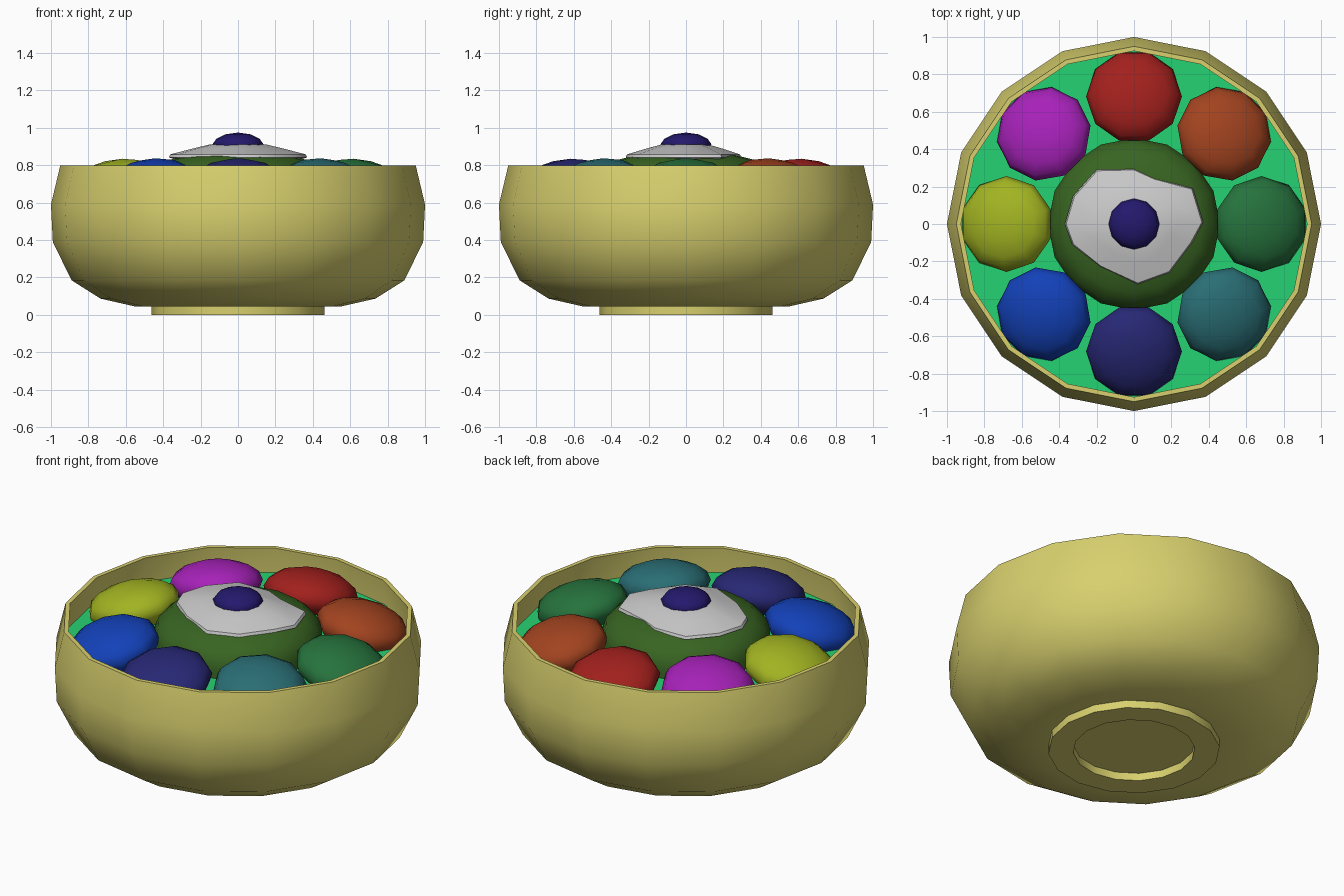
import bpy, bmesh
from math import sin, cos, pi, radians
from mathutils import Matrix

if "Cube" in bpy.data.objects:
    bpy.data.objects.remove(bpy.data.objects["Cube"])


def lin(c):
    c /= 255
    return c / 12.92 if c <= 0.04045 else ((c + 0.055) / 1.055) ** 2.4


def paint(obj, rgb):
    mat = bpy.data.materials.new(obj.name + "_colour")
    mat.diffuse_color = (*[min(1, lin(c) / 0.75) for c in rgb], 1)
    mat.use_nodes = True
    mat.node_tree.nodes["Principled BSDF"].inputs["Base Color"].default_value = mat.diffuse_color
    obj.data.materials.append(mat)


def skin(name, rings, rgb=None, angle=40):
    """Join successive rings of points (a one-point ring is a pole)."""
    bm = bmesh.new()
    loops = [[bm.verts.new(p) for p in ring] for ring in rings]
    for a, b in zip(loops, loops[1:]):
        n = max(len(a), len(b))
        for i in range(n):
            j = (i + 1) % n
            quad = [a[i % len(a)], a[j % len(a)], b[j % len(b)], b[i % len(b)]]
            bm.faces.new(list(dict.fromkeys(quad)))
    bmesh.ops.recalc_face_normals(bm, faces=bm.faces)
    mesh = bpy.data.meshes.new(name)
    bm.to_mesh(mesh)
    bm.free()
    obj = bpy.data.objects.new(name, mesh)
    bpy.context.collection.objects.link(obj)
    if rgb:
        paint(obj, rgb)
    bpy.ops.object.select_all(action='DESELECT')
    obj.select_set(True)
    bpy.context.view_layer.objects.active = obj
    bpy.ops.object.shade_smooth_by_angle(angle=radians(angle))
    return obj


def lathe(name, profile, sides, rgb=None, phase=0.0, angle=40):
    rings = []
    for r, z in profile:
        if r == 0:
            rings.append([(0, 0, z)])
        else:
            rings.append([(r * cos(phase + 2 * pi * i / sides),
                           r * sin(phase + 2 * pi * i / sides), z)
                          for i in range(sides)])
    return skin(name, rings, rgb, angle)


# Bowl with foot ring, outer wall, rim and inner wall
lathe("bowl", [(0, .045), (.328, .045), (.328, 0), (.462, 0), (.462, .045),
               (.55, .045), (.735, .087), (.89, .185), (.99, .39), (1, .59),
               (.95, .80), (.925, .80), (.945, .59), (.925, .39), (.83, .22),
               (.68, .13), (.5, .09), (0, .09)], 16, (190, 183, 96))

# Broth surface
lathe("broth", [(.938, .65), (0, .65)], 16, (32, 185, 100))

# Mound of greens in the middle
lathe("greens", [(.455, .62), (.46, .71), (.435, .775), (.37, .828),
                 (.25, .858), (0, .875)], 16, (48, 87, 28), angle=60)

# Ring of eight flattened portions, leaning outward
portions = [("green", (32, 100, 52)), ("orange", (142, 58, 26)),
            ("red", (142, 27, 24)), ("purple", (146, 28, 162)),
            ("yellow", (142, 158, 28)), ("blue", (15, 56, 162)),
            ("navy", (33, 33, 102)), ("teal", (35, 96, 102))]
dome = [(0 if k in (0, 8) else .256 * sin(pi * k / 8), -.122 * cos(pi * k / 8))
        for k in range(9)]
for i, (label, rgb) in enumerate(portions):
    ball = lathe(label + "_portion", dome, 10, rgb, phase=pi / 2, angle=60)
    ball.matrix_world = (Matrix.Rotation(i * pi / 4, 4, 'Z')
                         @ Matrix.Translation((.682, 0, .703))
                         @ Matrix.Rotation(radians(14), 4, 'Y'))

# Irregular egg white
outline = [(.37, .01), (.315, .19), (.11, .245), (0, .295), (-.2, .29),
           (-.325, .15), (-.37, 0), (-.33, -.11), (-.18, -.23), (.02, -.322),
           (.19, -.26), (.31, -.1)]
steps = [(.9, .83), (1, .842), (.98, .858), (.65, .89), (.42, .91)]
skin("egg_white", [[(x * s, y * s, z) for x, y in outline] for s, z in steps]
     + [[(0, 0, .915)]], angle=50)

# Yolk
lathe("yolk", [(.125, .89), (.136, .913), (.115, .942), (.065, .966),
               (0, .975)], 12, (30, 20, 95), angle=60)
